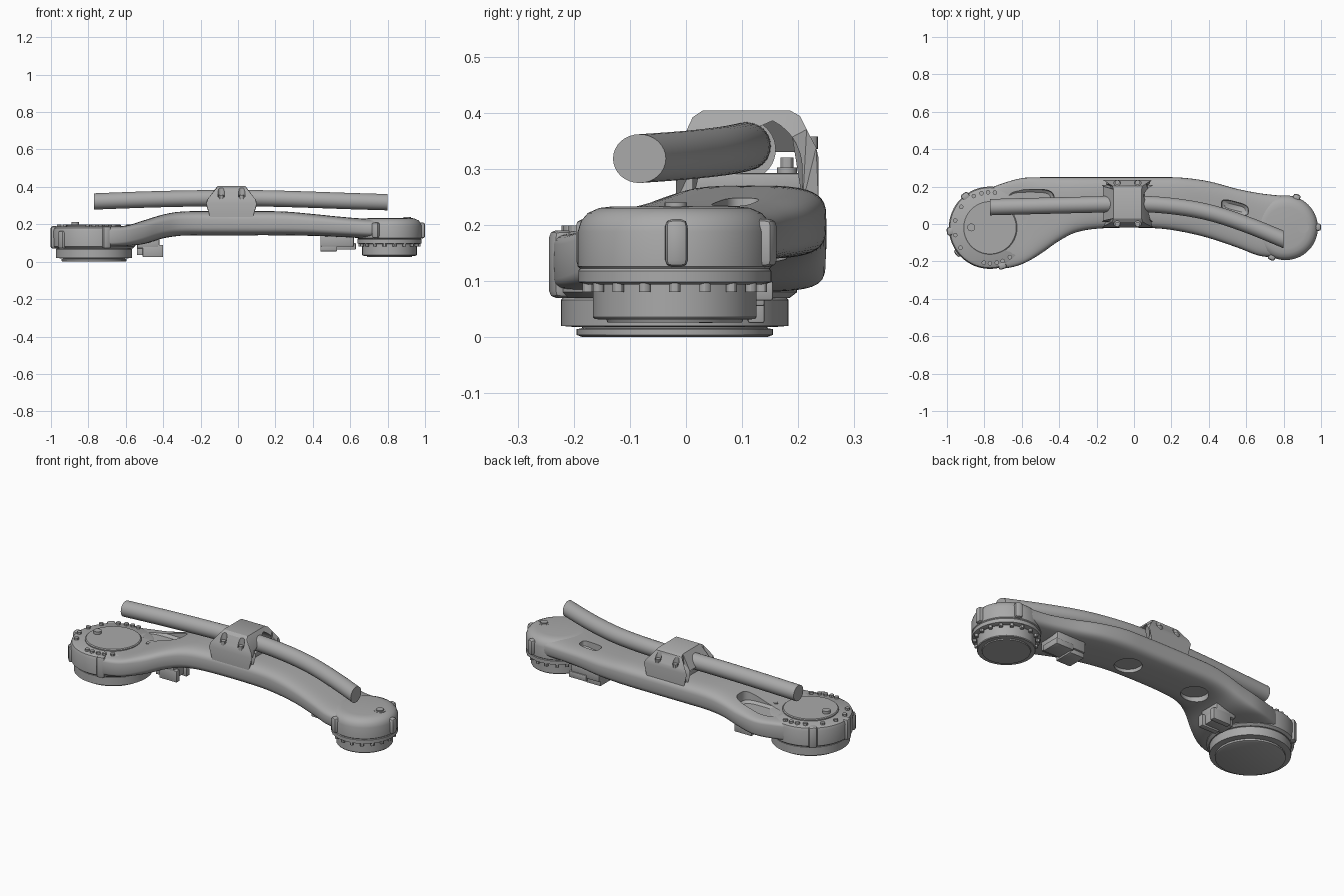
import bpy, bmesh, math
from mathutils import Vector, Matrix

if "Cube" in bpy.data.objects:
    bpy.data.objects.remove(bpy.data.objects["Cube"], do_unlink=True)

grey = bpy.data.materials.new("cast grey")
grey.use_nodes = True
GREY = (0.4, 0.4, 0.4, 1)
grey.diffuse_color = GREY
grey.node_tree.nodes["Principled BSDF"].inputs["Base Color"].default_value = GREY


def finish(name, bm, angle=35):
    bmesh.ops.recalc_face_normals(bm, faces=bm.faces)
    mesh = bpy.data.meshes.new(name)
    bm.to_mesh(mesh)
    bm.free()
    mesh.materials.append(grey)
    ob = bpy.data.objects.new(name, mesh)
    bpy.context.collection.objects.link(ob)
    smooth(ob, angle)
    return ob


def activate(ob):
    bpy.ops.object.select_all(action='DESELECT')
    ob.select_set(True)
    bpy.context.view_layer.objects.active = ob


def smooth(ob, angle=35):
    activate(ob)
    bpy.ops.object.shade_smooth_by_angle(angle=math.radians(angle))


def skin(bm, rings):
    # bridge equal rings and cap both ends
    rows = [[bm.verts.new(p) for p in r] for r in rings]
    n = len(rows[0])
    for a, b in zip(rows, rows[1:]):
        for i in range(n):
            bm.faces.new((a[i], a[(i + 1) % n], b[(i + 1) % n], b[i]))
    bm.faces.new(rows[0])
    bm.faces.new(rows[-1])


def resample(stations, steps):
    # Catmull-Rom curve through the stations
    s = [Vector(p) for p in stations]
    s = [s[0]] + s + [s[-1]]
    out = []
    for a, b, c, d in zip(s, s[1:], s[2:], s[3:]):
        for k in range(steps):
            t = k / steps
            out.append(0.5 * (2 * b + (c - a) * t + (2 * a - 5 * b + 4 * c - d) * t * t
                              + (3 * b - a - 3 * c + d) * t ** 3))
    return out + [s[-1]]


def section(x, y0, y1, z0, z1, power, n=40):
    # rounded cross-section in the plane of constant x
    ring = []
    for i in range(n):
        t = 2 * math.pi * i / n
        c, s = math.cos(t), math.sin(t)
        cy = math.copysign(abs(c) ** (2 / power), c)
        cz = math.copysign(abs(s) ** (2 / power), s)
        ring.append((x, (y0 + y1) / 2 + cy * (y1 - y0) / 2, (z0 + z1) / 2 + cz * (z1 - z0) / 2))
    return ring


def lathe(name, x, y, profile, n=64):
    bm = bmesh.new()
    skin(bm, [[(x + r * math.cos(2 * math.pi * i / n), y + r * math.sin(2 * math.pi * i / n), z)
               for i in range(n)] for r, z in profile])
    return finish(name, bm, 30)


def cylinder(name, x, y, r, z0, z1, n=16):
    return lathe(name, x, y, [(r, z0), (r, z1)], n)


def box(name, x0, x1, y0, y1, z0, z1, bevel=0.008):
    bm = bmesh.new()
    bmesh.ops.create_cube(bm, size=1, matrix=Matrix.Translation(((x0 + x1) / 2, (y0 + y1) / 2, (z0 + z1) / 2))
                          @ Matrix.Diagonal((x1 - x0, y1 - y0, z1 - z0, 1)))
    if bevel:
        bmesh.ops.bevel(bm, geom=bm.edges[:], offset=bevel, segments=2, affect='EDGES', profile=0.5)
    return finish(name, bm)


def cut(ob, cutters):
    for c in cutters:
        c.hide_render = True
        m = ob.modifiers.new("cut", 'BOOLEAN')
        m.operation, m.solver, m.object = 'DIFFERENCE', 'EXACT', c
        activate(ob)
        bpy.ops.object.modifier_apply(modifier=m.name)
        bpy.data.objects.remove(c, do_unlink=True)
    smooth(ob)


def pocket(x0, x1, y0, y1, z0, z1, lean=0.0):
    # rounded cutter, wider at the top
    bm = bmesh.new()
    rings = []
    for z, g in ((z0, -0.015), (z0 + 0.012, 0), (z1, 0.012)):
        ring = section(0, x0 - g, x1 + g, y0 - g, y1 + g, 3.5, 32)
        rings.append([(a, b + lean * (a - x0), z) for _, a, b in ring])
    skin(bm, rings)
    return finish("pocket_cutter", bm)


# Arm body: x, y range, z range, squareness
body = [(-0.80, -0.22, 0.18, 0.08, 0.188, 7), (-0.70, -0.237, 0.218, 0.08, 0.188, 7),
        (-0.60, -0.215, 0.245, 0.083, 0.193, 6), (-0.50, -0.16, 0.250, 0.095, 0.222, 4),
        (-0.40, -0.09, 0.250, 0.125, 0.252, 3.6), (-0.30, -0.042, 0.250, 0.138, 0.268, 3.5),
        (-0.15, -0.022, 0.250, 0.14, 0.270, 3.5), (0.10, -0.022, 0.250, 0.14, 0.270, 3.5),
        (0.25, -0.04, 0.248, 0.14, 0.268, 3.5), (0.40, -0.075, 0.228, 0.138, 0.255, 3.5),
        (0.55, -0.125, 0.188, 0.132, 0.240, 3.5), (0.68, -0.172, 0.163, 0.125, 0.230, 3.5),
        (0.80, -0.175, 0.150, 0.12, 0.228, 3.5)]
bm = bmesh.new()
skin(bm, [section(*p) for p in resample(body, 5)])
arm = finish("arm_body", bm)
cut(arm, [pocket(-0.68, -0.43, 0.07, 0.185, 0.182, 0.4),
          pocket(0.47, 0.61, 0.075, 0.135, 0.195, 0.4, -0.25),
          cylinder("hole_cutter", 0.13, 0.11, 0.07, 0.05, 0.16, 40),
          cylinder("hole_cutter", -0.30, 0.11, 0.07, 0.05, 0.16, 40)])

# Large joint on the right-hand end
LX, LY = -0.77, -0.02
lathe("large_joint_housing", LX, LY, [(0.205, 0.07), (0.218, 0.08), (0.22, 0.165), (0.214, 0.18), (0.2, 0.188)])
lathe("large_joint_cover", LX, LY, [(0.145, 0.18), (0.145, 0.194), (0.14, 0.198)])
lathe("large_joint_collar", LX, LY, [(0.18, 0.018), (0.203, 0.02), (0.203, 0.066), (0.195, 0.075)])
lathe("large_joint_base", LX, LY, [(0.165, 0), (0.175, 0.004), (0.175, 0.014), (0.165, 0.016), (0.165, 0.03)])
cylinder("large_joint_cap", -0.87, -0.018, 0.021, 0.19, 0.213, 20)
for a in (16, 82, 93, 104, 117, 144, 168, 192, 214, 260, 270, 281, 291, 304):
    t = math.radians(a)
    cylinder("large_joint_bolt", LX + 0.19 * math.cos(t), LY + 0.19 * math.sin(t), 0.012, 0.18, 0.199, 12)


def rib(name, x, y, r, degrees, z0, z1, width=0.045):
    ob = box(name, r - 0.04, r, -width / 2, width / 2, z0, z1, 0.012)
    ob.data.transform(Matrix.Translation((x, y, 0)) @ Matrix.Rotation(math.radians(degrees), 4, 'Z'))


for a in (128, 185, 218, 288):
    rib("large_joint_rib", LX, LY, 0.232, a, 0.07, 0.19 if a != 218 else 0.165)

# Small joint on the left-hand end
RX, RY = 0.81, -0.02
lathe("small_joint_housing", RX, RY, [(0.16, 0.094), (0.172, 0.098), (0.172, 0.118), (0.169, 0.122), (0.173, 0.126),
      (0.173, 0.188), (0.167, 0.207), (0.155, 0.221), (0.135, 0.23), (0.11, 0.233)])
lathe("small_joint_base", RX, RY, [(0.12, 0.026), (0.122, 0.031), (0.143, 0.032), (0.146, 0.036), (0.146, 0.1)])
cylinder("small_joint_cap", 0.905, -0.018, 0.03, 0.222, 0.234, 24)
cylinder("small_joint_plug", 0.905, -0.018, 0.02, 0.225, 0.24, 20)
for i in range(18):
    t = 2 * math.pi * i / 18
    cylinder("small_joint_bolt", RX + 0.157 * math.cos(t), RY + 0.157 * math.sin(t), 0.01, 0.08, 0.1, 12)
for a in (1, 70, 245):
    rib("small_joint_rib", RX, RY, 0.19, a, 0.125, 0.21, 0.04)

# Connectors under the arm
box("rear_connector_neck", -0.54, -0.42, 0.02, 0.14, 0.07, 0.13)
for y in (0.02, 0.11):
    box("rear_connector_side", -0.51, -0.4, y, y + 0.03, 0.025, 0.09, 0.004)
box("rear_connector_block", -0.54, -0.42, 0.03, 0.12, 0.035, 0.085, 0.004)
box("front_connector_neck", 0.44, 0.62, 0.02, 0.15, 0.08, 0.15)
box("front_connector_block", 0.44, 0.53, 0.03, 0.14, 0.055, 0.1, 0.004)
box("front_connector_tab", 0.52, 0.63, 0.05, 0.155, 0.065, 0.1, 0.004)

# Hose, with ends cut square to x
hose = [(-0.77, 0.09, 0.322), (-0.5, 0.097, 0.332), (-0.25, 0.103, 0.338), (0, 0.108, 0.34), (0.2, 0.096, 0.337),
        (0.4, 0.062, 0.331), (0.6, -0.002, 0.324), (0.8, -0.083, 0.318)]
path = resample(hose, 5)
bm = bmesh.new()
rings = []
for i, p in enumerate(path):
    d = path[min(i + 1, len(path) - 1)] - path[max(i - 1, 0)]
    w = 0.0435 * math.hypot(d.x, d.y) / d.x
    rings.append(section(p.x, p.y - w, p.y + w, p.z - 0.0435, p.z + 0.0435, 2, 32))
skin(bm, rings)
finish("hose", bm)

# Bracket arching over the hose, narrowing toward its top
CX = -0.035
inner = [(0.11 + 0.098 * math.cos(t), 0.3 + 0.096 * math.sin(t))
         for t in (math.pi * i / 20 for i in range(21))]
outer = [(-0.018, 0.24), (-0.018, 0.31), (-0.012, 0.335), (0.004, 0.375), (0.012, 0.392), (0.03, 0.404),
         (0.185, 0.404), (0.203, 0.394), (0.215, 0.37), (0.232, 0.338), (0.236, 0.32), (0.236, 0.24)]
outline = outer + [(0.208, 0.24)] + inner + [(0.012, 0.24)]


def half_width(z):
    return 0.135 - 0.06 * min(1, max(0, (z - 0.325) / 0.075)) - 0.02 * max(0, 0.29 - z) / 0.05


bm = bmesh.new()
skin(bm, [[(CX + side * half_width(z), y, z) for y, z in outline] for side in (-1, 1)])
bmesh.ops.triangulate(bm, faces=[f for f in bm.faces if len(f.verts) > 4])
bracket = finish("hose_bracket", bm, 30)
spots = [(CX + dx, y) for dx in (-0.055, 0.055) for y in (-0.002, 0.222)]
cut(bracket, [cylinder("screw_cutter", x, y, 0.018, 0.345, 0.45) for x, y in spots])
for x, y in spots:
    cylinder("bracket_screw", x, y, 0.013, 0.335, 0.357, 12)

# Clamp holding the hose inside the bracket
box("clamp_base", CX - 0.09, CX + 0.09, 0.0, 0.215, 0.25, 0.292, 0.006)
bm = bmesh.new()
skin(bm, [section(CX + dx, 0.052, 0.16, 0.28, 0.388, 2) for dx in (-0.05, 0.05)])
finish("clamp_ring", bm)
for x in (CX - 0.05, CX + 0.05):
    cylinder("clamp_bolt", x, 0.18, 0.012, 0.285, 0.32, 12)
    cylinder("clamp_washer", x, 0.18, 0.018, 0.285, 0.302, 16)
